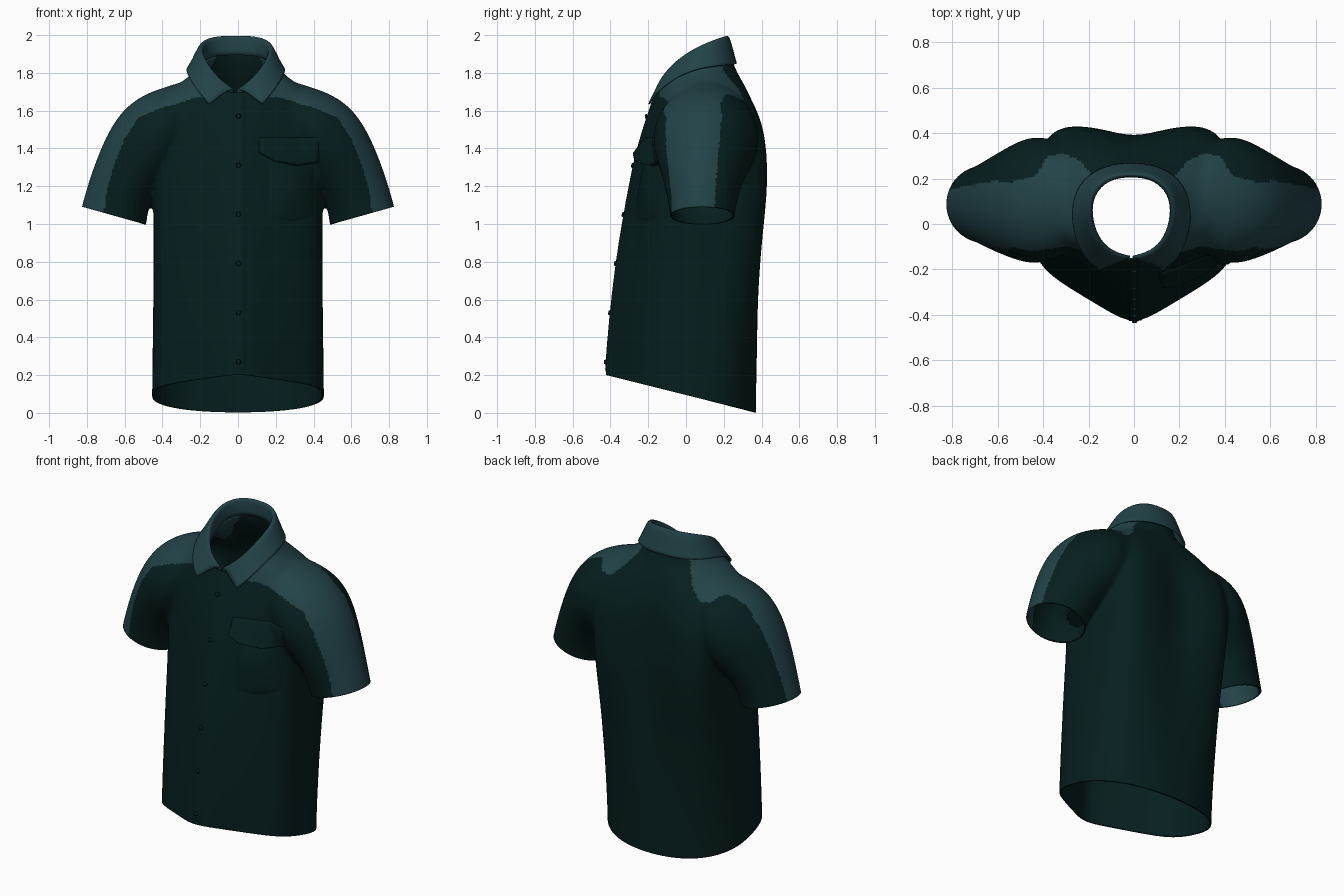
import bpy, bmesh, math
from mathutils import Vector
from mathutils.bvhtree import BVHTree

cube = bpy.data.objects.get("Cube")
if cube:
    bpy.data.objects.remove(cube)


def material(name, colour):
    m = bpy.data.materials.new(name)
    m.use_nodes = True
    m.diffuse_color = (*colour, 1)
    bsdf = next(n for n in m.node_tree.nodes if n.type == 'BSDF_PRINCIPLED')
    bsdf.inputs["Base Color"].default_value = (*colour, 1)
    bsdf.inputs["Roughness"].default_value = 0.9
    return m


DARK = material("dark green cloth", (0.002, 0.013, 0.0135))
TEAL = material("teal cloth", (0.016, 0.055, 0.064))


def add_object(name, bm, *mats):
    mesh = bpy.data.meshes.new(name)
    bm.to_mesh(mesh)
    bm.free()
    ob = bpy.data.objects.new(name, mesh)
    bpy.context.collection.objects.link(ob)
    for m in mats:
        mesh.materials.append(m)
    mesh.shade_smooth()
    return ob


def modifier(ob, kind, **settings):
    mod = ob.modifiers.new(kind.title(), kind)
    for key, value in settings.items():
        setattr(mod, key, value)


def loft(bm, rings):
    """Closed tube through rings of equal point count."""
    loops = [[bm.verts.new(p) for p in ring] for ring in rings]
    n = len(loops[0])
    for a, b in zip(loops, loops[1:]):
        for i in range(n):
            j = (i + 1) % n
            bm.faces.new((a[i], a[j], b[j], b[i]))
    bm.faces.new(loops[0][::-1])
    bm.faces.new(loops[-1])


def interp(table, x):
    if x <= table[0][0]:
        return table[0][1]
    for (x0, y0), (x1, y1) in zip(table, table[1:]):
        if x <= x1:
            return y0 + (y1 - y0) * (x - x0) / (x1 - x0)
    return table[-1][1]


# Torso section: pointed front, grooved back; each half blends to an ellipse
HALF = [(0, -1), (.25, -.87), (.5, -.73), (.87, -.52), (.98, -.31), (1, 0),
        (.98, .42), (.89, .8), (.69, 1), (.3, .94), (0, .83)]


def torso_ring(z, w, front, back, point, groove):
    mid, half = 0.05, []
    for i, (u, v) in enumerate(HALF):
        a = math.pi * i / 10
        mix = point if i <= 5 else groove
        u = mix * u + (1 - mix) * math.sin(a)
        v = mix * v - (1 - mix) * math.cos(a)
        half.append((u * w, mid + v * (back - mid if v > 0 else mid - front)))
    pts = half + [(-x, y) for x, y in half[-2:0:-1]]
    return [(x, y, z) for x, y in pts]


def sleeve_ring(side, top, low, front, back):
    pts = []
    for i in range(20):
        a = math.tau * i / 20
        t = 0.5 + 0.5 * math.cos(a)
        y = (front + back) / 2 + math.sin(a) * (back - front) / 2
        pts.append((side * (low[0] + (top[0] - low[0]) * t), y,
                    low[1] + (top[1] - low[1]) * t))
    return pts


bm = bmesh.new()
loft(bm, [torso_ring(*r) for r in [
    (-.3, .46, -.47, .375, 1, .05), (-.15, .46, -.465, .375, 1, .05),
    (.1, .46, -.455, .38, 1, .1), (.4, .455, -.435, .395, 1, .3),
    (.8, .45, -.39, .415, 1, .65), (1.1, .45, -.335, .44, 1, .95),
    (1.25, .455, -.305, .445, .95, 1), (1.4, .46, -.27, .44, .9, 1),
    (1.55, .455, -.22, .42, .75, .85), (1.66, .41, -.178, .37, .5, .5),
    (1.74, .33, -.15, .32, .25, .25), (1.79, .24, -.14, .28, 0, 0),
    (1.88, .195, -.12, .24, 0, 0), (2, .18, -.11, .23, 0, 0), (2.1, .18, -.11, .23, 0, 0)]])
for side in (-1, 1):
    loft(bm, [sleeve_ring(side, *r) for r in [
        ((.24, 1.775), (.24, 1.4), -.1, .28), ((.33, 1.745), (.3, 1.32), -.14, .36),
        ((.45, 1.71), (.38, 1.22), -.185, .395), ((.56, 1.655), (.43, 1.16), -.17, .375),
        ((.655, 1.555), (.46, 1.12), -.145, .335), ((.735, 1.39), (.475, 1.06), -.12, .3),
        ((.795, 1.22), (.48, 1.02), -.095, .27), ((.835, 1.08), (.487, .97), -.085, .258),
        ((.86, .95), (.51, .86), -.08, .258), ((.88, .85), (.53, .78), -.08, .258)]])
bmesh.ops.recalc_face_normals(bm, faces=bm.faces)
form = add_object("shirt_form", bm)
modifier(form, 'SUBSURF', levels=2)
modifier(form, 'REMESH', mode='VOXEL', voxel_size=0.0125)
modifier(form, 'SMOOTH', factor=0.5, iterations=20)
fused = bpy.data.meshes.new_from_object(
    form.evaluated_get(bpy.context.evaluated_depsgraph_get()))
bm = bmesh.new()
bm.from_mesh(fused)
bpy.data.objects.remove(form)
bpy.data.meshes.remove(fused)


def trim(point, normal, inside):
    """Cut along a plane and drop what lies beyond it, where inside() holds."""
    point, normal = Vector(point), Vector(normal).normalized()
    near = [f for f in bm.faces if inside(f.calc_center_median())]
    geom = list({e for f in near for e in f.edges}) + near
    geom += list({v for f in near for v in f.verts})
    bmesh.ops.bisect_plane(bm, geom=geom, dist=1e-5, plane_co=point, plane_no=normal)
    gone = [f for f in bm.faces if inside(f.calc_center_median())
            and (f.calc_center_median() - point).dot(normal) > 0]
    bmesh.ops.delete(bm, geom=gone, context='FACES')


# Open the hem, neck and cuffs
trim((0, 0, .095), (0, -.25, -1), lambda c: c.z < .4)
trim((0, .05, 1.81), (0, -.54, 1),
     lambda c: ((c.x + .01) / .21) ** 2 + ((c.y - .05) / .22) ** 2 < 1 and c.z > 1.6)
for side in (-1, 1):
    trim((side * .82, 0, 1.09), (side * .09, 0, -.32),
         lambda c: c.x * side > .465 and c.z < 1.2)

# Teal shoulder panels running down the outer sleeves
LOWER = [(.15, 1.67), (.22, 1.67), (.42, 1.61), (.53, 1.56), (.6, 1.45), (.66, 1.3),
         (.7, 1.15), (.715, 1)]
REAR = [(.17, .2), (.24, .28), (.31, .31), (.38, .3), (.43, .215), (.54, .185),
        (.62, .19), (.75, .165), (.82, .15)]
for f in bm.faces:
    c = f.calc_center_median()
    x = abs(c.x)
    if c.z > interp(LOWER, x) and -.14 < c.y < interp(REAR, x):
        f.material_index = 1
surface = BVHTree.FromBMesh(bm)
shirt = add_object("shirt_body", bm, DARK, TEAL)
modifier(shirt, 'SOLIDIFY', thickness=0.01, offset=-1)

# Collar: inner stand, fold line and outer flap, mirrored
FOLD = [(.006, -.145, 1.715), (.09, -.125, 1.78), (.152, -.06, 1.865), (.18, .04, 1.935),
        (.17, .13, 1.975), (.105, .2, 1.998), (0, .215, 2)]
EDGE = [(.14, -.195, 1.635), (.205, -.155, 1.705), (.255, -.035, 1.79), (.262, .09, 1.83),
        (.215, .2, 1.84), (.105, .258, 1.845), (0, .268, 1.85)]
bm = bmesh.new()
rows = []
for i, (f, e) in enumerate(zip(FOLD, EDGE)):
    f, e = Vector(f), Vector(e)
    drop = Vector((0, 0, -min(.03 + .027 * i, .105)))
    out = Vector((e.x - f.x, e.y - f.y, 0)) * .3
    rows.append([bm.verts.new(p) for p in (f + drop, f, f + out + Vector((0, 0, -.008)),
                                           f.lerp(e, .6) + out * .3, e)])
for a, b in zip(rows, rows[1:]):
    for k in range(4):
        bm.faces.new((a[k], b[k], b[k + 1], a[k + 1]))
bmesh.ops.recalc_face_normals(bm, faces=bm.faces)
collar = add_object("collar", bm, TEAL)
collar.location.x = -.012
modifier(collar, 'MIRROR', merge_threshold=0.002)
modifier(collar, 'SUBSURF', levels=2, render_levels=2, boundary_smooth='PRESERVE_CORNERS')
modifier(collar, 'SOLIDIFY', thickness=0.01, offset=0)


def front_y(x, z):
    hit = surface.ray_cast(Vector((x, -1, z)), Vector((0, 1, 0)))[0]
    return hit.y if hit else -.1


def patch(name, x0, x1, top, bottom, lift, nu=20, nv=20):
    """Cloth piece that follows the chest, raised by lift(u, v)."""
    bm = bmesh.new()
    grid = []
    for j in range(nv + 1):
        row = []
        for i in range(nu + 1):
            u, v = i / nu, j / nv
            x = x0 + (x1 - x0) * u
            z = bottom(u) + (top - bottom(u)) * v
            rim = i in (0, nu) or j in (0, nv)
            row.append(bm.verts.new((x, front_y(x, z) + (.003 if rim else -lift(u, v)), z)))
        grid.append(row)
    for a, b in zip(grid, grid[1:]):
        for i in range(nu):
            bm.faces.new((a[i], a[i + 1], b[i + 1], b[i]))
    return add_object(name, bm, DARK)


# Button placket, chest pocket and its puffed flap
patch("placket", -.035, .045, 1.69, lambda u: .206, lambda u, v: .006, 6, 60)
patch("pocket", .16, .405, 1.36, lambda u: 1.04 - .03 * math.sin(math.pi * u),
      lambda u, v: .002 + .026 * math.sin(math.pi * u) * math.sin(math.pi * v))
patch("pocket_flap", .11, .43, 1.46,
      lambda u: interp([(0, 1.38), (.25, 1.33), (.65, 1.305), (1, 1.325)], u),
      lambda u, v: .008 + .055 * (1 - v) * math.sin(math.pi * min(1, .2 + u * .8)) ** .5)

# Buttons down the placket
for k in range(6):
    z = 1.57 - .26 * k
    bm = bmesh.new()
    bmesh.ops.create_cone(bm, cap_ends=True, segments=16, radius1=.014, radius2=.01, depth=.01)
    bmesh.ops.rotate(bm, verts=bm.verts, matrix=Vector((0, 0, 1)).rotation_difference(
        Vector((0, -1, .1))).to_matrix())
    bmesh.ops.translate(bm, verts=bm.verts, vec=(.003, front_y(.003, z) - .01, z))
    add_object(f"button_{k + 1}", bm, DARK)
